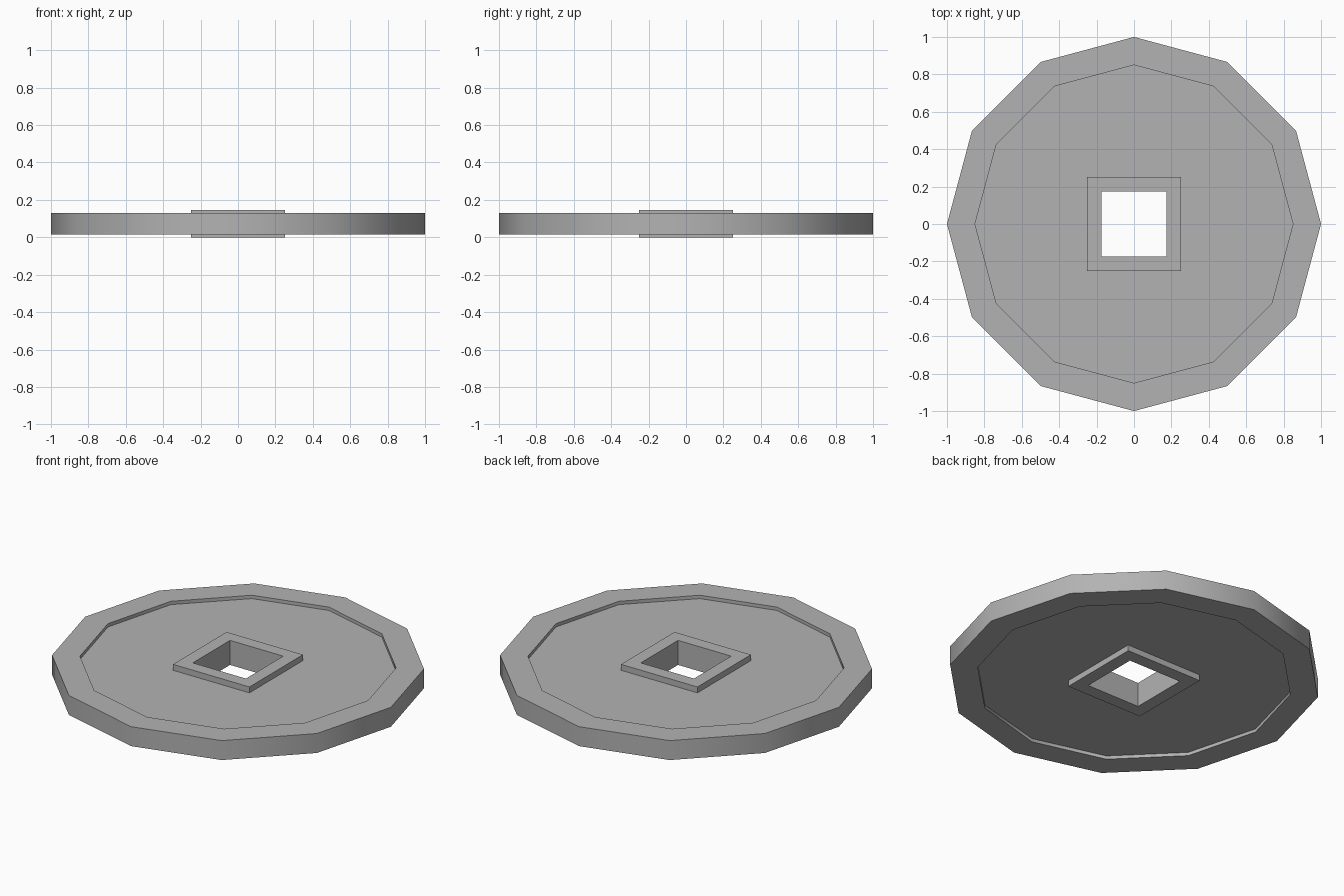
import bpy, bmesh, math

old = bpy.data.objects.get("Cube")
if old:
    bpy.data.objects.remove(old, do_unlink=True)

# Material
GREY = (0.45, 0.45, 0.45, 1.0)
metal = bpy.data.materials.new("plain_grey")
metal.use_nodes = True
metal.diffuse_color = GREY
metal.node_tree.nodes["Principled BSDF"].inputs["Base Color"].default_value = GREY

# Main sizes
RIM, RECESS = 1.0, 0.85
RIM_LOW, RIM_HIGH = 0.015, 0.13
FLOOR_LOW, FLOOR_HIGH = 0.035, 0.11
HEIGHT = 0.145
COLLAR, HOLE = 0.25 * math.sqrt(2), 0.174 * math.sqrt(2)


def ring(bm, sides, radius, z, turn=0.0):
    """Regular polygon of vertices around the z axis."""
    return [bm.verts.new((radius * math.cos(turn + math.tau * i / sides),
                          radius * math.sin(turn + math.tau * i / sides), z))
            for i in range(sides)]


def join_rings(bm, a, b):
    """Quads between two rings of equal count."""
    n = len(a)
    for i in range(n):
        j = (i + 1) % n
        bm.faces.new((a[i], a[j], b[j], b[i]))


def loop_edges(bm, verts):
    """Closed edge loop through a ring."""
    edges = []
    for a, b in zip(verts, verts[1:] + verts[:1]):
        edges.append(bm.edges.get((a, b)) or bm.edges.new((a, b)))
    return edges


def finish(bm, name):
    bmesh.ops.recalc_face_normals(bm, faces=bm.faces)
    mesh = bpy.data.meshes.new(name)
    bm.to_mesh(mesh)
    bm.free()
    mesh.materials.append(metal)
    obj = bpy.data.objects.new(name, mesh)
    bpy.context.collection.objects.link(obj)
    bpy.ops.object.select_all(action="DESELECT")
    obj.select_set(True)
    bpy.context.view_layer.objects.active = obj
    bpy.ops.object.shade_smooth_by_angle(angle=math.radians(40))
    return obj


# Twelve-sided disc with a raised rim on both faces
bm = bmesh.new()
profile = [(RECESS, FLOOR_LOW), (RECESS, RIM_LOW), (RIM, RIM_LOW),
           (RIM, RIM_HIGH), (RECESS, RIM_HIGH), (RECESS, FLOOR_HIGH)]
rings = [ring(bm, 12, r, z) for r, z in profile]
for a, b in zip(rings, rings[1:]):
    join_rings(bm, a, b)

# Recessed floors, open in the middle where the collar passes through
openings = []
for outer, z in ((rings[0], FLOOR_LOW), (rings[-1], FLOOR_HIGH)):
    inner = ring(bm, 4, COLLAR, z, math.pi / 4)
    edges = loop_edges(bm, outer) + loop_edges(bm, inner)
    bmesh.ops.triangle_fill(bm, edges=edges, use_beauty=True, normal=(0, 0, 1))
    openings.append(inner)
finish(bm, "disc")

# Square collar around the centre hole
bm = bmesh.new()
section = [(COLLAR, 0), (COLLAR, HEIGHT), (HOLE, HEIGHT), (HOLE, 0)]
rings = [ring(bm, 4, r, z, math.pi / 4) for r, z in section]
for a, b in zip(rings, rings[1:] + rings[:1]):
    join_rings(bm, a, b)
finish(bm, "square_collar")
